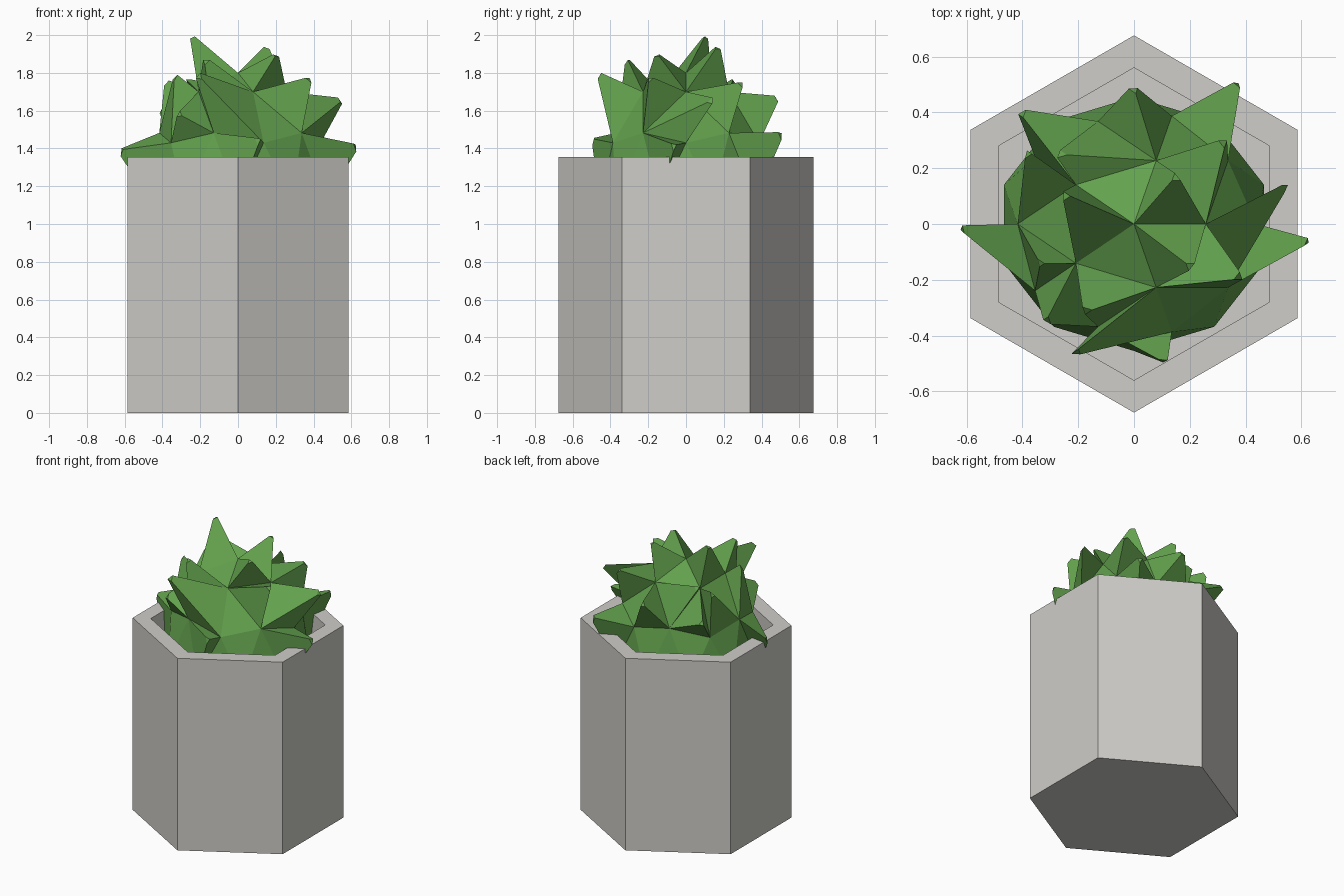
import bpy, bmesh, math
from mathutils import Vector

if "Cube" in bpy.data.objects:
    bpy.data.objects.remove(bpy.data.objects["Cube"])


def material(name, rgb):
    m = bpy.data.materials.new(name)
    m.diffuse_color = (*rgb, 1)
    m.use_nodes = True
    m.node_tree.nodes["Principled BSDF"].inputs["Base Color"].default_value = m.diffuse_color
    return m


def finish(bm, name, mat):
    bmesh.ops.recalc_face_normals(bm, faces=bm.faces)
    me = bpy.data.meshes.new(name)
    bm.to_mesh(me)
    bm.free()
    me.materials.append(mat)
    ob = bpy.data.objects.new(name, me)
    bpy.context.collection.objects.link(ob)
    return ob


grey = material("concrete grey", (0.62, 0.61, 0.58))
green = material("leaf green", (0.125, 0.36, 0.075))

# Hexagonal pot: outer wall, rim, inner wall and floor as stacked hexagon rings
bm = bmesh.new()
rings = []
for r, z in ((0.676, 0), (0.676, 1.355), (0.56, 1.355), (0.56, 0.4)):
    rings.append([bm.verts.new((r * math.cos(math.radians(30 + 60 * i)),
                                r * math.sin(math.radians(30 + 60 * i)), z))
                  for i in range(6)])
for a, b in zip(rings, rings[1:]):
    for i in range(6):
        j = (i + 1) % 6
        bm.faces.new((a[i], a[j], b[j], b[i]))
bm.faces.new(rings[0][::-1])
bm.faces.new(rings[-1])
finish(bm, "pot", grey)

# Plant body: stretched low-poly ball standing in the pot
SCALE, CENTRE = Vector((0.49, 0.455, 0.67)), Vector((0, 0, 1.13))
bm = bmesh.new()
bmesh.ops.create_icosphere(bm, subdivisions=2, radius=1)
for v in bm.verts:
    v.co = v.co * SCALE + CENTRE

# Ball rings used to name the corners: (radius, height, first angle, step)
RING = {"T": (0, 1, 0, 72), "V": (0.526, 0.851, 0, 72), "W": (0.894, 0.447, 0, 72),
        "X": (0.851, 0.526, 36, 72), "E": (1, 0, 18, 36)}


def corner(label):
    r, z, a0, step = RING[label[0]]
    a = math.radians(a0 + step * int(label[1:]))
    p = Vector((r * math.cos(a), r * math.sin(a), z)) * SCALE + CENTRE
    return min(bm.verts, key=lambda v: (v.co - p).length)


# Leaves: ball faces drawn out to a small blunt tip (base corners, tip position)
LEAVES = [
    ("T0 V2 V3", (-0.245, 0.10, 1.985)),
    ("T0 V0 V1", (0.15, 0.165, 1.93)),
    ("T0 V4 V0", (0.20, -0.15, 1.89)),
    ("V3 V4 X3", (-0.17, -0.31, 1.86)),
    ("V4 V0 X4", (0.375, -0.19, 1.765)),
    ("V0 V1 X0", (0.32, 0.29, 1.74)),
    ("V1 V2 X1", (-0.26, 0.25, 1.755)),
    ("V4 X3 W4", (-0.205, -0.46, 1.78)),
    ("V0 X4 W0", (0.54, 0.13, 1.65)),
    ("V1 X1 W1", (0.0, 0.48, 1.66)),
    ("V2 X1 W2", (-0.40, 0.395, 1.60)),
    ("V2 X2 W2", (-0.38, 0.25, 1.74)),
    ("V3 X2 W3", (-0.335, -0.14, 1.77)),
    ("V3 X3 W3", (-0.31, -0.345, 1.58)),
    ("X3 W4 E7", (0.105, -0.49, 1.44)),
    ("X4 W0 E9", (0.62, -0.065, 1.41)),
    ("X0 W1 E1", (0.37, 0.50, 1.47)),
    ("X2 W3 E5", (-0.615, -0.02, 1.385)),
]
jobs = [([corner(n) for n in names.split()], Vector(tip)) for names, tip in LEAVES]
for base, tip in jobs:
    face = next((f for f in bm.faces if set(f.verts) == set(base)), None)
    if face is None:
        continue
    mid = face.calc_center_median()
    verts = list(face.verts)
    end = [bm.verts.new(tip + (v.co - mid) * 0.12) for v in verts]
    bm.faces.remove(face)
    for i in range(3):
        j = (i + 1) % 3
        bm.faces.new((verts[i], verts[j], end[j], end[i]))
    bm.faces.new(end)
finish(bm, "succulent", green)
